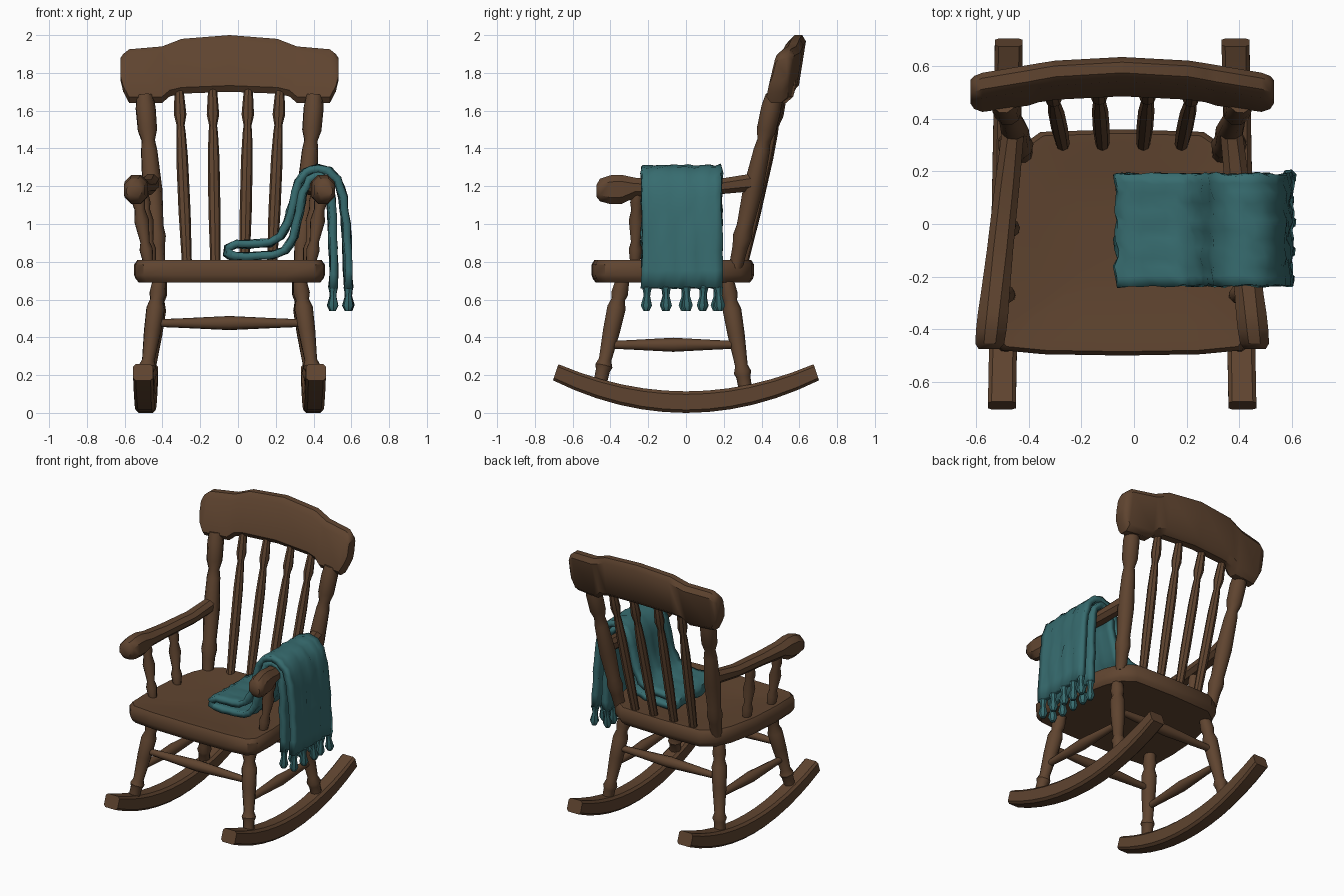
import bpy, bmesh, math, random
from mathutils import Vector

if "Cube" in bpy.data.objects:
    bpy.data.objects.remove(bpy.data.objects["Cube"])

random.seed(4)
CX = -0.045  # centre line of the chair (the blanket hangs off to the right)


def material(name, rgb):
    m = bpy.data.materials.new(name)
    m.diffuse_color = (*rgb, 1)
    m.use_nodes = True
    m.node_tree.nodes["Principled BSDF"].inputs["Base Color"].default_value = m.diffuse_color
    return m


WOOD = material("brown wood", (0.115, 0.058, 0.029))
CLOTH = material("teal cloth", (0.038, 0.150, 0.160))


def finish(name, bm, mat, angle=40):
    bmesh.ops.recalc_face_normals(bm, faces=bm.faces)
    me = bpy.data.meshes.new(name)
    bm.to_mesh(me)
    bm.free()
    ob = bpy.data.objects.new(name, me)
    bpy.context.collection.objects.link(ob)
    me.materials.append(mat)
    bpy.ops.object.select_all(action='DESELECT')
    ob.select_set(True)
    bpy.context.view_layer.objects.active = ob
    bpy.ops.object.shade_smooth_by_angle(angle=math.radians(angle))
    return ob


def loft(name, rings, mat=WOOD, angle=40):
    """Skin a list of closed rings and cap both ends."""
    bm = bmesh.new()
    vs = [[bm.verts.new(p) for p in r] for r in rings]
    n = len(rings[0])
    for a, b in zip(vs, vs[1:]):
        for i in range(n):
            j = (i + 1) % n
            bm.faces.new((a[i], a[j], b[j], b[i]))
    bm.faces.new(vs[0])
    bm.faces.new(vs[-1])
    return finish(name, bm, mat, angle)


def turned(name, p0, p1, profile, mat=WOOD, sides=9):
    """Lathe-turned rod from p0 to p1; profile = (position 0..1, radius)."""
    p0, p1 = Vector(p0), Vector(p1)
    d = p1 - p0
    u = d.orthogonal().normalized()
    v = d.normalized().cross(u)
    rings = []
    for t, r in profile:
        rings.append([p0 + d * t + (u * math.cos(k) + v * math.sin(k)) * r
                      for k in (math.tau * i / sides for i in range(sides))])
    return loft(name, rings, mat)


def rounded(a, b, c=0.35):
    """Eight-point rectangle with cut corners."""
    k = c * min(a, b)
    return [(a, b - k), (a - k, b), (k - a, b), (-a, b - k),
            (-a, k - b), (k - a, -b), (a - k, -b), (a, k - b)]


LEG = [(0, .036), (.12, .038), (.16, .047), (.22, .034), (.5, .046),
       (.72, .050), (.8, .036), (.86, .045), (1, .036)]
POST = [(0, .036), (.12, .042), (.18, .052), (.24, .044), (.45, .054),
        (.68, .044), (.74, .036), (.8, .052), (.93, .054), (1, .045)]
SPINDLE = [(0, .026), (.3, .032), (.6, .031), (.74, .025), (.78, .021),
           (.84, .033), (.92, .028), (1, .022)]
ARMPOST = [(0, .026), (.2, .036), (.3, .025), (.6, .040), (.75, .028),
           (.85, .035), (1, .028)]
RAIL = [(0, .020), (.18, .026), (.5, .038), (.82, .026), (1, .020)]

# seat: rounded tapering slab with a shallow dish
half = [(.3, -.495), (.455, -.48), (.5, -.43), (.505, -.25), (.49, -.02),
        (.445, .18), (.395, .29), (.31, .35)]
outline = ([(0, -.5)] + half + [(0, .36)] + [(-x, y) for x, y in reversed(half)])
rings = []
for z, s in [(.69, .95), (.71, .985), (.73, 1), (.785, 1), (.81, .965),
             (.808, .88), (.795, .65), (.788, .3)]:
    rings.append([(CX + x * s, (y + .07) * s - .07, z) for x, y in outline])
loft("seat", rings)

# crest rail: curved, leaning board with a raised middle
rings = []
for t, zb, zt, th in [(-1, 1.76, 1.88, .042), (-.975, 1.70, 1.90, .055),
                      (-.92, 1.64, 1.925, .058), (-.62, 1.64, 1.94, .06),
                      (-.55, 1.675, 1.955, .06), (-.44, 1.69, 1.98, .06),
                      (0, 1.70, 2.0, .06)]:
    rings.append((t, zb, zt, th))
rings += [(-t, a, b, c) for t, a, b, c in reversed(rings[:-1])]
sections = []
for t, zb, zt, th in rings:
    zm, hz = (zb + zt) / 2, (zt - zb) / 2
    sec = []
    for dy, dz in rounded(th, hz, .55):
        z = zm + dz
        y = .468 + .055 * (1 - t * t) + .2 * (z - 1.64)
        sec.append((CX + .577 * t, y + dy * (1 - .25 * (z - 1.64) / .36), z))
    sections.append(sec)
loft("crest_rail", sections)

# back spindles
for i, (xb, xt) in enumerate([(-.225, -.268), (-.075, -.09), (.08, .1), (.225, .268)]):
    bow = .05 * (1 - (xt / .577) ** 2)
    turned(f"back_spindle_{i}", (CX + xb, .30, .78),
           (CX + xt, .47 + bow, 1.73), SPINDLE, sides=8)

for s, side in ((-1, "left"), (1, "right")):
    def P(dx, y, z):
        return (CX + s * dx, y, z)

    # back posts, legs and arm supports
    turned(side + "_back_post", P(.375, .262, .77), P(.45, .465, 1.68), POST)
    turned(side + "_front_leg", P(.447, -.455, .16), P(.37, -.335, .71), LEG)
    turned(side + "_back_leg", P(.438, .315, .12), P(.365, .215, .71), LEG)
    turned(side + "_front_arm_support", P(.43, -.27, .79), P(.49, -.26, 1.17), ARMPOST)
    turned(side + "_rear_arm_support", P(.415, -.02, .79), P(.46, 0, 1.17), ARMPOST)
    turned(side + "_stretcher", P(.42, -.41, .36), P(.41, .275, .36), RAIL)

    # armrest with a drooping front scroll
    secs = []
    for y, zb, zt, w in [(-.475, 1.145, 1.205, .04), (-.455, 1.12, 1.24, .055),
                         (-.40, 1.105, 1.258, .058), (-.34, 1.107, 1.26, .058),
                         (-.27, 1.14, 1.245, .055), (-.1, 1.152, 1.235, .05),
                         (.15, 1.155, 1.235, .047), (.37, 1.175, 1.27, .042)]:
        dx = .505 - .09 * (y + .47) / .82
        secs.append([P(dx + a, y, (zb + zt) / 2 + b)
                     for a, b in rounded(w, (zt - zb) / 2, .6)])
    loft(side + "_armrest", secs)

    # curved rocker, slightly toed
    secs = []
    for i in range(13):
        y = -.69 + 1.38 * i / 12
        q = (y / .69) ** 2
        n = Vector((0, -.5 * y, 1)).normalized()
        c = Vector(P(.444 - .019 * y, y, .057 + .158 * q))
        h = .057 - .012 * q
        secs.append([c + Vector((a, 0, 0)) + n * b for a, b in rounded(.053, h, .3)])
    loft(side + "_rocker", secs)

# cross stretchers
turned("front_stretcher", (CX - .39, -.385, .475), (CX + .39, -.385, .475), RAIL)
turned("back_stretcher", (CX - .39, .255, .475), (CX + .39, .255, .475), RAIL)

# blanket: one folded strip, outer hem -> over arm -> fold on seat -> inner hem
path = [(.585, .66), (.58, .85), (.57, 1.0), (.555, 1.14), (.525, 1.235), (.48, 1.28),
        (.42, 1.295), (.36, 1.275), (.32, 1.22), (.295, 1.12), (.265, 1.01), (.225, .935),
        (.17, .90), (.07, .895), (-.01, .893), (-.05, .875), (-.055, .845), (-.02, .826),
        (.08, .83), (.18, .835), (.25, .86), (.295, .93), (.325, 1.06), (.345, 1.17),
        (.38, 1.24), (.43, 1.258), (.475, 1.22), (.495, 1.12), (.50, .95), (.507, .80),
        (.505, .66)]
fine = []
for a, b in zip(path, path[1:]):
    fine += [a, ((a[0] + b[0]) / 2, (a[1] + b[1]) / 2)]
fine.append(path[-1])
bm = bmesh.new()
NY = 12
grid = []
for k, (x, z) in enumerate(fine):
    row = []
    for j in range(NY + 1):
        y = -.235 + .425 * j / NY
        w = .005 * math.sin(j * 1.9 + k * .25)
        r = [random.uniform(-.005, .005) for _ in range(3)]
        row.append(bm.verts.new((x + r[0] + w, y + r[1], z + r[2] + w * .5)))
    grid.append(row)
for a, b in zip(grid, grid[1:]):
    for j in range(NY):
        bm.faces.new((a[j], a[j + 1], b[j + 1], b[j]))
blanket = finish("blanket", bm, CLOTH, 60)
mod = blanket.modifiers.new("thickness", 'SOLIDIFY')
mod.thickness = .038
mod.offset = 0

# blanket tassels along both hems
TASSEL = [(0, .012), (.12, .026), (.3, .02), (.45, .018), (.8, .03), (1, .016)]
for layer, x in (("outer", .585), ("inner", .505)):
    for i, y in enumerate((-.205, -.105, 0, .095, .17)):
        e = random.uniform(-.012, .012)
        turned(f"{layer}_tassel_{i}", (x, y, .68), (x + e * .5, y + e, .54), TASSEL, CLOTH, 7)
